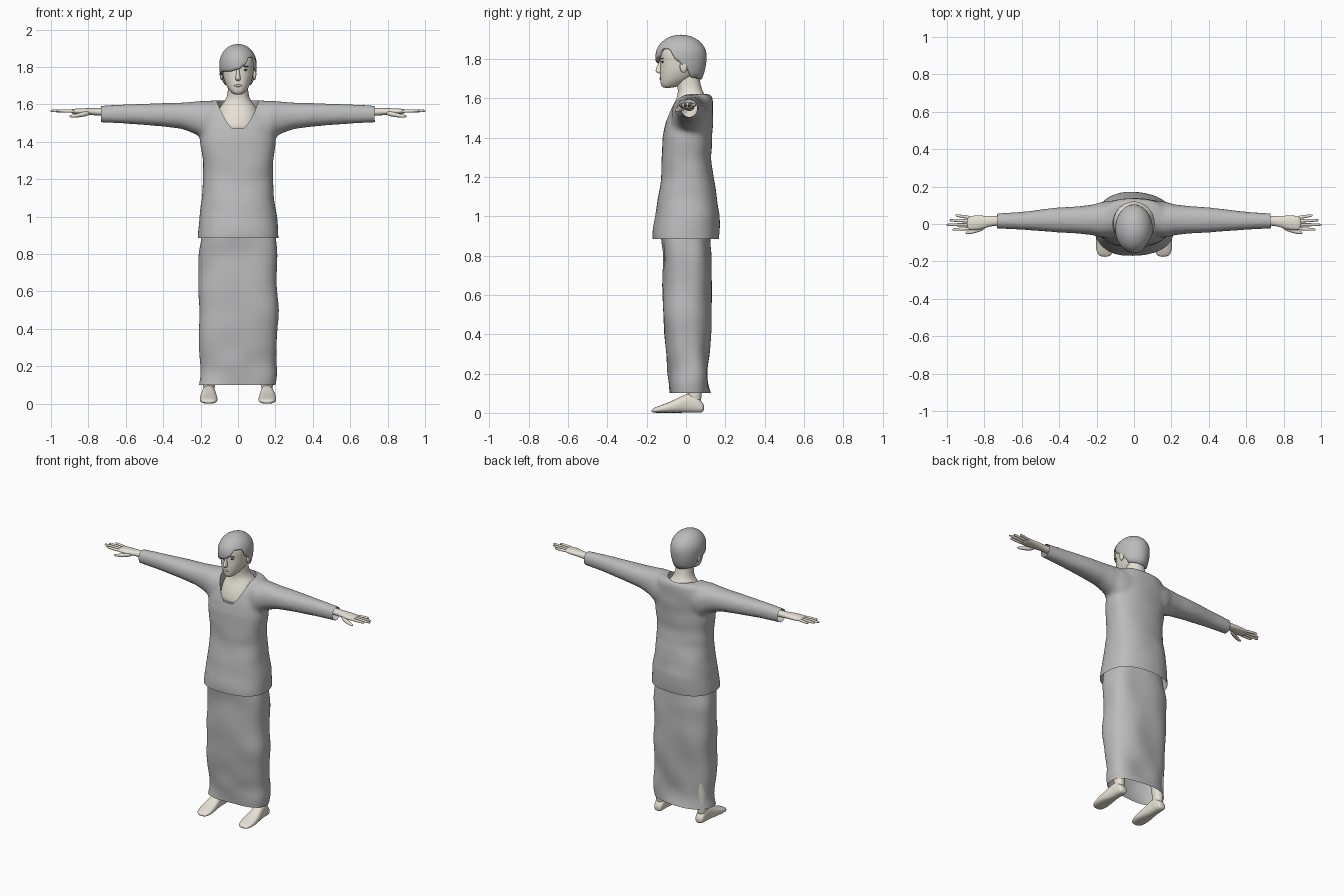
import bpy, bmesh, math
from mathutils import Vector, noise

cube = bpy.data.objects.get("Cube")
if cube:
    bpy.data.objects.remove(cube, do_unlink=True)


def material(name, *rgb):
    m = bpy.data.materials.new(name)
    m.use_nodes = True
    m.diffuse_color = (*rgb, 1)
    m.node_tree.nodes["Principled BSDF"].inputs["Base Color"].default_value = (*rgb, 1)
    return m


CLOTH = material("grey cloth", .5, .5, .5)
HAIR = material("grey hair", .5, .5, .5)
SKIN = material("pale skin", .8, .75, .66)
LIPS = material("lip skin", .62, .5, .44)
EYE = material("dark eye", .12, .11, .1)


def finish(name, bm, mat, sub=0):
    bmesh.ops.recalc_face_normals(bm, faces=bm.faces)
    for f in bm.faces:
        f.smooth = True
    me = bpy.data.meshes.new(name)
    bm.to_mesh(me)
    bm.free()
    me.materials.append(mat)
    ob = bpy.data.objects.new(name, me)
    bpy.context.collection.objects.link(ob)
    if sub:
        ob.modifiers.new("Smooth", 'SUBSURF').levels = sub
        ob.modifiers["Smooth"].render_levels = sub
    return ob


def add_loft(bm, rings, axis='z', side=1, n=20, power=2.2, caps=True):
    """Each ring: position on the axis, then min/max of the two other axes."""
    loops = []
    for t, a0, a1, b0, b1 in rings:
        loop = []
        for i in range(n):
            w = 2 * math.pi * i / n
            c, s = math.cos(w), math.sin(w)
            a = (a0 + a1) / 2 + (a1 - a0) / 2 * math.copysign(abs(c) ** (2 / power), c)
            b = (b0 + b1) / 2 + (b1 - b0) / 2 * math.copysign(abs(s) ** (2 / power), s)
            x, y, z = {'x': (t, a, b), 'y': (a, t, b), 'z': (a, b, t)}[axis]
            loop.append(bm.verts.new((x * side, y, z)))
        loops.append(loop)
    for lo, hi in zip(loops, loops[1:]):
        for i in range(n):
            j = (i + 1) % n
            bm.faces.new((lo[i], lo[j], hi[j], hi[i]))
    if caps:
        bm.faces.new(loops[0])
        bm.faces.new(loops[-1])


def loft(name, rings, mat, sub=2, **kw):
    bm = bmesh.new()
    add_loft(bm, rings, **kw)
    return finish(name, bm, mat, sub)


def sym(rings):
    """Rings given as height, half width, front y, back y."""
    return [(z, -r, r, f, b) for z, r, f, b in rings]


def ball(name, loc, size, mat):
    bm = bmesh.new()
    bmesh.ops.create_uvsphere(bm, u_segments=16, v_segments=10, radius=1)
    for v in bm.verts:
        v.co = Vector(loc) + Vector(size) * v.co
    return finish(name, bm, mat)


def drape(ob, amount):
    """Soft sideways cloth folds."""
    for v in ob.data.vertices:
        d = noise.noise(Vector((v.co.x * 6, v.co.y * 6, v.co.z * 9)))
        v.co += Vector((v.co.x, v.co.y, 0)).normalized() * d * amount


# Tunic: torso and sleeves fused into one smooth garment
bm = bmesh.new()
add_loft(bm, sym([(.82, .22, -.17, .165), (.9, .217, -.17, .168), (1, .207, -.157, .172),
                  (1.1, .194, -.142, .158), (1.2, .186, -.128, .138), (1.3, .19, -.124, .128),
                  (1.4, .2, -.122, .132), (1.48, .2, -.105, .138), (1.55, .19, -.08, .138),
                  (1.6, .17, -.05, .135), (1.622, .14, -.02, .125)]), n=32, power=2.4)
for s in (1, -1):
    add_loft(bm, [(.04, -.06, .135, 1.4, 1.618), (.17, -.075, .12, 1.4, 1.62),
                  (.22, -.06, .105, 1.437, 1.617), (.3, -.052, .097, 1.468, 1.61),
                  (.42, -.045, .088, 1.483, 1.607), (.58, -.033, .068, 1.495, 1.602),
                  (.78, -.022, .054, 1.505, 1.592)], axis='x', side=s)
raw = finish("tunic", bm, CLOTH)
rm = raw.modifiers.new("Fuse", 'REMESH')
rm.mode, rm.voxel_size = 'VOXEL', .011
sm = raw.modifiers.new("Soften", 'SMOOTH')
sm.factor, sm.iterations = .5, 14

# Neck opening
cutter = loft("neckline_cutter", [(1.47, -.112, .112, -.11, .118), (1.75, -.112, .112, -.11, .118)],
              CLOTH, sub=0, n=48, power=2)
cutter.hide_render = cutter.hide_viewport = True
cut = raw.modifiers.new("Neckline", 'BOOLEAN')
cut.operation, cut.object, cut.solver = 'DIFFERENCE', cutter, 'EXACT'
bpy.context.view_layer.update()
me = bpy.data.meshes.new_from_object(raw.evaluated_get(bpy.context.evaluated_depsgraph_get()))
raw.modifiers.clear()

# Open hem and cuffs
bm = bmesh.new()
bm.from_mesh(me)
for co, no in (((0, 0, .885), (0, 0, -1)), ((.73, 0, 0), (1, 0, 0)), ((-.73, 0, 0), (-1, 0, 0))):
    bmesh.ops.bisect_plane(bm, geom=bm.verts[:] + bm.edges[:] + bm.faces[:],
                           plane_co=co, plane_no=no, clear_outer=True)
for f in bm.faces:
    f.smooth = True
bm.to_mesh(raw.data)
bm.free()
drape(raw, .006)
bpy.data.objects.remove(cutter, do_unlink=True)
bpy.context.view_layer.objects.active = raw
raw.select_set(True)
bpy.ops.object.shade_smooth_by_angle(angle=math.radians(50))

# Long skirt, open at the bottom
skirt = loft("skirt", sym([(.1, .207, -.085, .125), (.16, .204, -.083, .118), (.22, .203, -.09, .115),
                           (.3, .205, -.1, .116), (.4, .21, -.113, .124), (.5, .214, -.12, .13),
                           (.6, .215, -.118, .132), (.7, .215, -.112, .134), (.8, .21, -.118, .13),
                           (.87, .204, -.125, .125), (.95, .19, -.12, .125)]),
             CLOTH, n=40, power=2.7, caps=False)
drape(skirt, .022)

# Neck and upper chest
loft("neck", sym([(1.44, .118, -.1, .125), (1.5, .116, -.093, .125), (1.55, .112, -.075, .124),
                  (1.585, .1, -.055, .118), (1.61, .076, -.045, .1), (1.64, .058, -.04, .082),
                  (1.69, .053, -.05, .07), (1.76, .053, -.05, .06)]), SKIN, n=24)

# Head
loft("head", sym([(1.652, .022, -.117, -.07), (1.665, .038, -.128, -.03), (1.69, .058, -.132, .02),
                  (1.72, .072, -.133, .06), (1.75, .081, -.132, .075), (1.79, .086, -.13, .085),
                  (1.83, .088, -.135, .086), (1.87, .08, -.12, .075), (1.9, .05, -.08, .045)]),
     SKIN, n=24)
loft("nose", sym([(1.725, .011, -.14, -.115), (1.735, .016, -.157, -.115), (1.75, .012, -.155, -.115),
                  (1.78, .008, -.139, -.115), (1.8, .007, -.132, -.115)]), SKIN, n=10)
ball("lips", (0, -.129, 1.7), (.021, .007, .007), LIPS)
for s, side in ((1, "left"), (-1, "right")):
    ball(side + "_eye", (.036 * s, -.117, 1.785), (.014, .008, .006), EYE)
    ball(side + "_brow", (.037 * s, -.119, 1.803), (.019, .008, .003), EYE)
    ball(side + "_ear", (.088 * s, -.012, 1.762), (.01, .02, .032), SKIN)

# Hair: cap with a fringe swept to one side, (angle from the front, lower edge)
edge = [(-180, 1.695), (-125, 1.705), (-95, 1.755), (-60, 1.775), (-30, 1.776), (0, 1.787),
        (20, 1.808), (38, 1.85), (60, 1.85), (82, 1.79), (100, 1.755), (125, 1.705), (180, 1.695)]


def hairline(deg):
    for (a, za), (b, zb) in zip(edge, edge[1:]):
        if deg <= b:
            k = (deg - a) / (b - a)
            return za + (zb - za) * k * k * (3 - 2 * k)


bm = bmesh.new()
centre, top, rows, cols = 1.815, 1.923, 14, 72
crown = bm.verts.new((0, -.025, top))
loops = []
for r in range(1, rows + 2):
    loop = []
    for i in range(cols):
        deg = -180 + 360 * i / cols
        k = min(r / rows, 1)
        z = top - (top - hairline(deg)) * k ** 1.7
        h = (z - centre) / (top - centre if z > centre else .2)
        rad = math.sqrt(max(0, 1 - h * h)) * (1 if r <= rows else .86)
        w = math.radians(deg)
        loop.append(bm.verts.new((.1 * rad * math.sin(w), -.025 - .13 * rad * math.cos(w), z)))
    loops.append(loop)
for i in range(cols):
    j = (i + 1) % cols
    bm.faces.new((crown, loops[0][i], loops[0][j]))
    for lo, hi in zip(loops, loops[1:]):
        bm.faces.new((lo[i], hi[i], hi[j], lo[j]))
finish("hair", bm, HAIR)

# Limbs
fingers = [("index", -.024, -.03, .972), ("middle", -.004, -.004, 1.003),
           ("ring", .016, .02, .988), ("little", .034, .046, .955)]
for s, side in ((1, "left"), (-1, "right")):
    loft(side + "_hand", [(.6, -.01, .045, 1.53, 1.58), (.72, -.008, .042, 1.538, 1.58),
                          (.77, -.012, .043, 1.542, 1.58), (.82, -.032, .046, 1.543, 1.58),
                          (.87, -.034, .045, 1.548, 1.578), (.895, -.03, .042, 1.552, 1.574)],
         SKIN, axis='x', side=s, n=16)
    for name, y0, y1, tip in fingers:
        rings = []
        for k, r in ((0, .009), (.35, .0095), (.7, .0085), (.93, .007), (1, .004)):
            x, y, z = .87 + (tip - .87) * k, y0 + (y1 - y0) * k, 1.563 + .003 * k
            rings.append((x, y - r, y + r, z - r, z + r))
        loft(f"{side}_{name}_finger", rings, SKIN, axis='x', side=s, n=8)
    loft(side + "_thumb", [(.79, -.025, .01, 1.54, 1.57), (.83, -.045, -.012, 1.533, 1.56),
                           (.87, -.054, -.032, 1.528, 1.549), (.903, -.055, -.041, 1.53, 1.543)],
         SKIN, axis='x', side=s, n=10)
    loft(side + "_leg", [(.04, .125, .185, .01, .08), (.1, .124, .187, .008, .078),
                         (.2, .115, .188, -.005, .085), (.35, .09, .19, -.03, .095),
                         (.6, .07, .19, -.06, .09)], SKIN, side=s, n=16)
    loft(side + "_foot", [(-.176, .13, .18, .002, .018), (-.155, .113, .2, 0, .03),
                          (-.11, .107, .207, 0, .045), (-.05, .113, .203, 0, .07),
                          (0, .12, .192, 0, .1), (.045, .121, .189, 0, .1),
                          (.08, .126, .185, 0, .06), (.092, .135, .175, .01, .04)],
         SKIN, axis='y', side=s, n=18, power=2.5)
